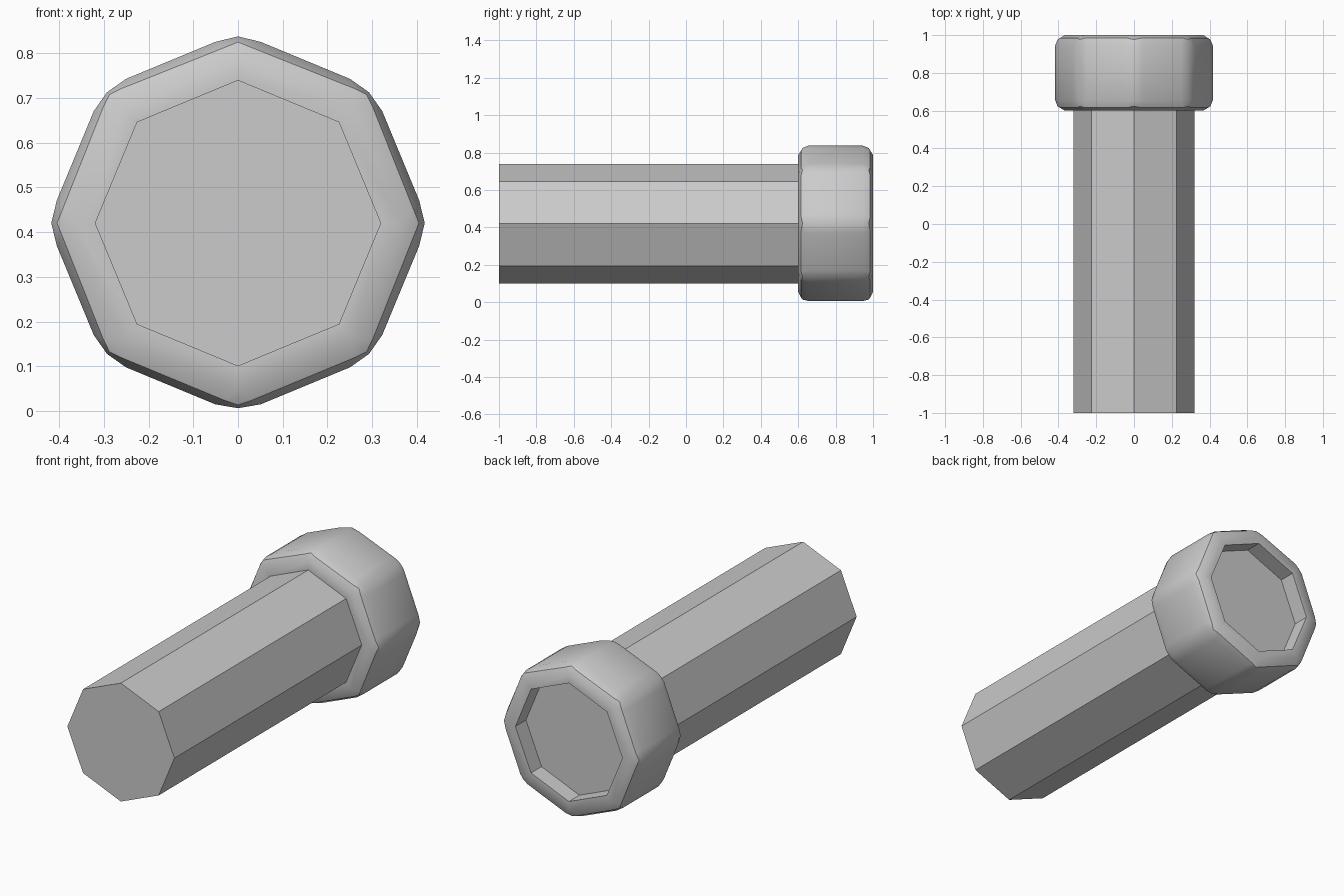
import bpy, bmesh
from math import cos, sin, pi, radians

cube = bpy.data.objects.get("Cube")
if cube:
    bpy.data.objects.remove(cube, do_unlink=True)

SIDES = 8
CENTRE_Z = 0.42
SHAFT_R = 0.32
HEAD_R = 0.426

grey = bpy.data.materials.new("plain_grey")
grey.use_nodes = True
colour = (0.6, 0.6, 0.6, 1)
grey.diffuse_color = colour
grey.node_tree.nodes["Principled BSDF"].inputs["Base Color"].default_value = colour


def octagon_loft(name, profile, cap_start=False, cap_end=False, bevel_radius=None, bevel=0):
    """Sweep (radius, y) points round the y axis, optionally bevelling the outer edges."""
    bm = bmesh.new()
    rings = [[bm.verts.new((r * sin(2 * pi * k / SIDES), y,
                            CENTRE_Z + r * cos(2 * pi * k / SIDES)))
              for k in range(SIDES)] for r, y in profile]
    for a, b in zip(rings, rings[1:]):
        for k in range(SIDES):
            n = (k + 1) % SIDES
            bm.faces.new((a[k], a[n], b[n], b[k]))
    if cap_start:
        bm.faces.new(rings[0][::-1])
    if cap_end:
        bm.faces.new(rings[-1])
    # Same winding everywhere: turn the skin outward
    bm.normal_update()
    first = bm.faces[:][0] if bevel_radius is None else bm.faces[:][SIDES]
    middle = first.calc_center_median()
    middle.z -= CENTRE_Z
    middle.y = 0
    if first.normal.dot(middle) < 0:
        bmesh.ops.reverse_faces(bm, faces=bm.faces[:])
    if bevel_radius:
        outer = {v for ring, (r, _) in zip(rings, profile) if r == bevel_radius for v in ring}
        edges = [e for e in bm.edges if all(v in outer for v in e.verts)]
        bmesh.ops.bevel(bm, geom=edges, offset=bevel, offset_type='OFFSET', segments=2,
                        profile=0.5, affect='EDGES', clamp_overlap=True)
    mesh = bpy.data.meshes.new(name)
    bm.to_mesh(mesh)
    bm.free()
    mesh.materials.append(grey)
    obj = bpy.data.objects.new(name, mesh)
    bpy.context.collection.objects.link(obj)
    return obj


# Faceted shaft
octagon_loft("shaft", [(SHAFT_R, -1), (SHAFT_R, 0.6)], cap_start=True)

# Rounded head with a shallow recess in its back
head = octagon_loft("head", [(SHAFT_R, 0.6), (HEAD_R, 0.6), (HEAD_R, 1), (SHAFT_R, 1), (SHAFT_R, 0.91)],
                    cap_end=True, bevel_radius=HEAD_R, bevel=0.055)
head.data.polygons.foreach_set("use_smooth", [True] * len(head.data.polygons))
head.data.set_sharp_from_angle(angle=radians(30))
